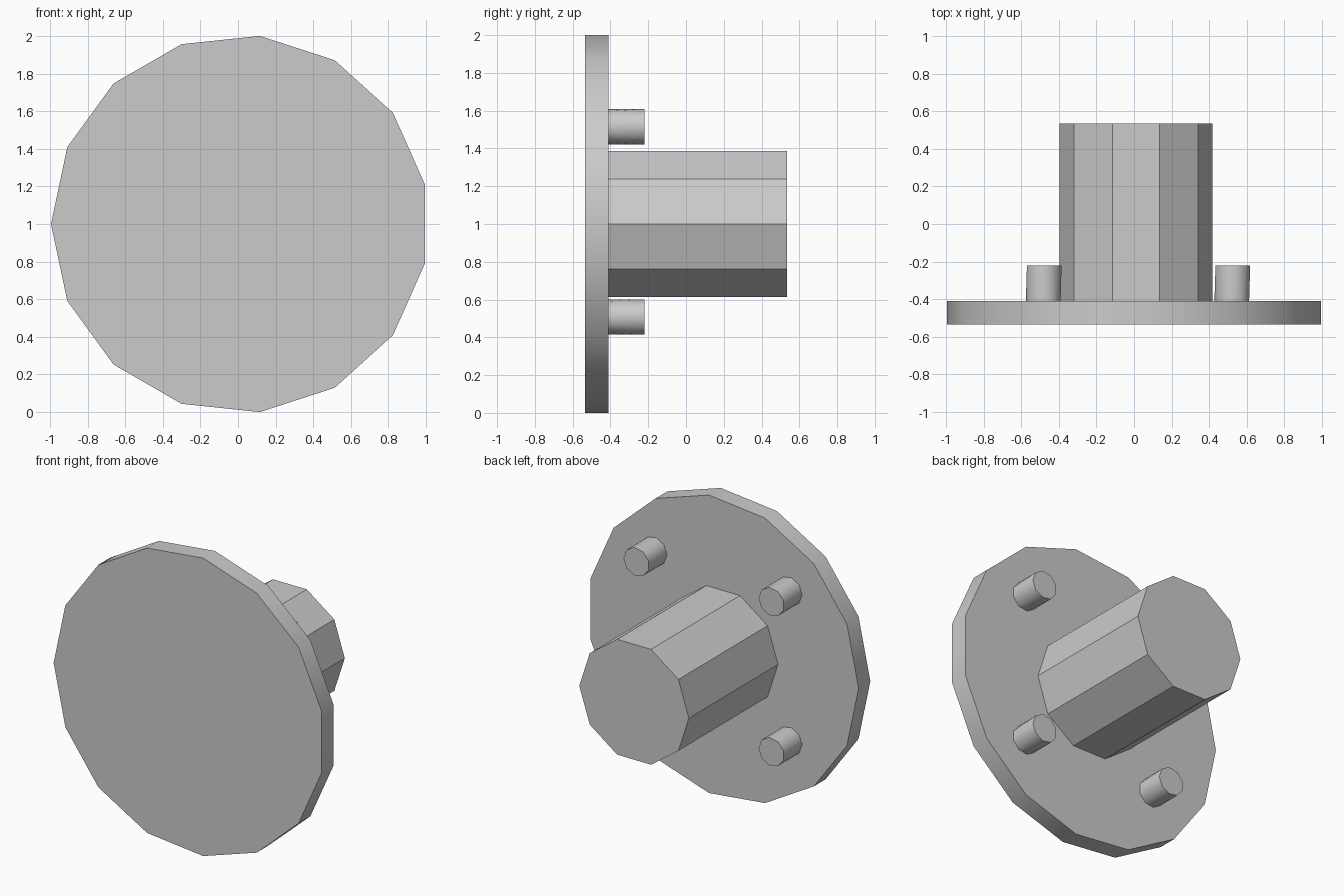
import bpy, bmesh, math

cube = bpy.data.objects.get("Cube")
if cube:
    bpy.data.objects.remove(cube, do_unlink=True)

grey = bpy.data.materials.new("light_grey")
grey.use_nodes = True
colour = (0.6, 0.6, 0.6, 1)
grey.diffuse_color = colour
grey.node_tree.nodes["Principled BSDF"].inputs["Base Color"].default_value = colour


def prism(name, sides, radius, x, z, y_front, y_back, twist=False):
    """Prism along y with a corner toward -x; twist turns the back end half a step."""
    bm = bmesh.new()
    step = 2 * math.pi / sides
    rings = []
    for y, turn in ((y_front, 0), (y_back, step / 2 if twist else 0)):
        angles = [math.pi + turn + i * step for i in range(sides)]
        rings.append([bm.verts.new((x + radius * math.cos(a), y, z + radius * math.sin(a)))
                      for a in angles])
    front, back = rings
    for ring in rings:
        bm.faces.new(ring)
    for i in range(sides):
        j = (i + 1) % sides
        if twist:
            bm.faces.new((front[i], front[j], back[i]))
            bm.faces.new((front[j], back[j], back[i]))
        else:
            bm.faces.new((front[i], front[j], back[j], back[i]))
    bmesh.ops.recalc_face_normals(bm, faces=bm.faces)
    mesh = bpy.data.meshes.new(name)
    bm.to_mesh(mesh)
    bm.free()
    mesh.materials.append(grey)
    obj = bpy.data.objects.new(name, mesh)
    bpy.context.collection.objects.link(obj)
    bpy.ops.object.select_all(action='DESELECT')
    obj.select_set(True)
    bpy.context.view_layer.objects.active = obj
    bpy.ops.object.shade_smooth_by_angle(angle=math.radians(30))
    return obj


# Front disc and the thick shaft behind it
prism("disc", 15, 1.0055, 0.011, 1.0, -0.535, -0.41)
prism("shaft", 10, 0.407, 0.011, 1.0, -0.41, 0.535)

# Four short pegs around the shaft
for side, x in (("left", 0.523), ("right", -0.48)):
    for level, z in (("upper", 1.515), ("lower", 0.508)):
        prism(f"{level}_{side}_peg", 9, 0.095, x, z, -0.41, -0.22, twist=True)
